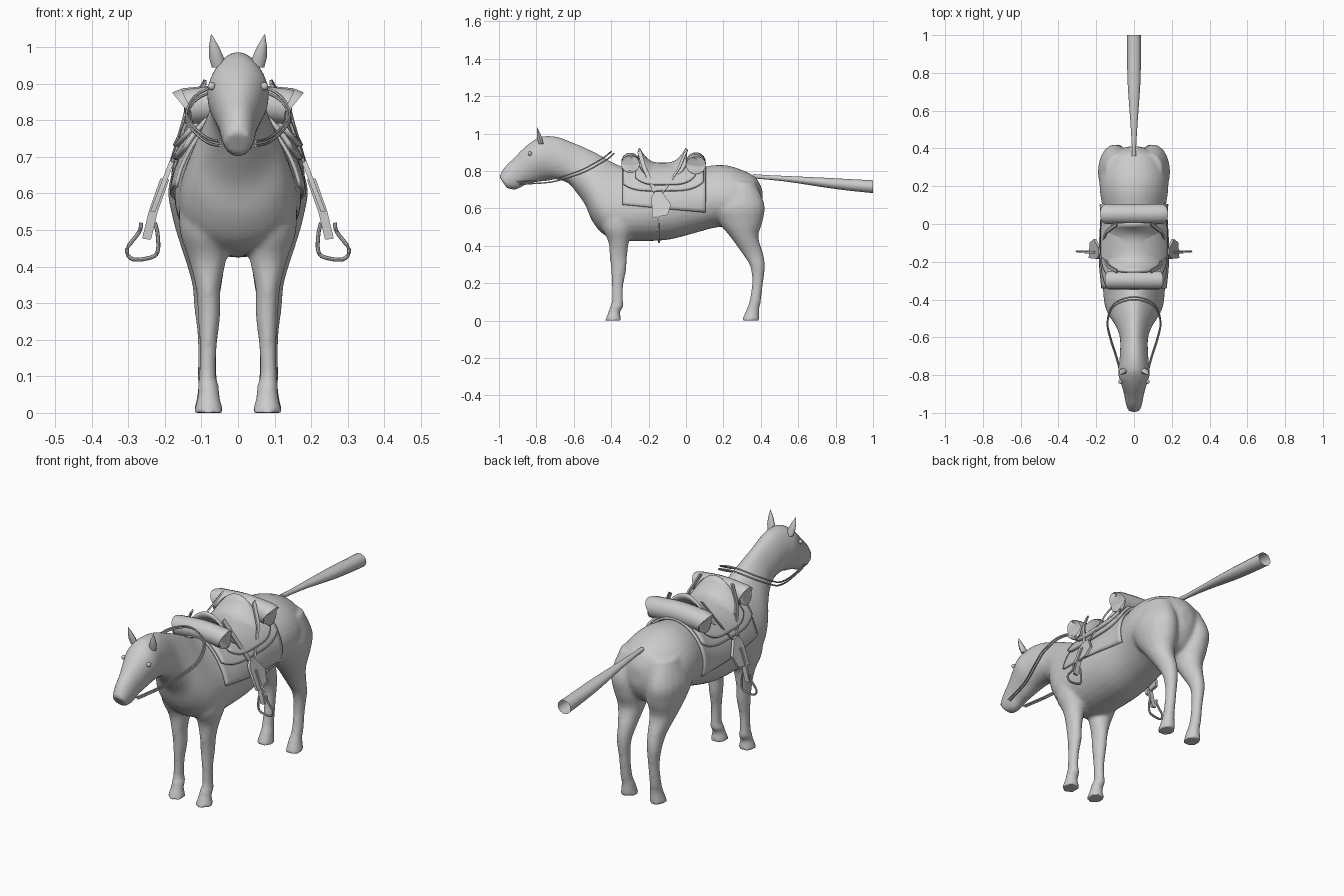
import bpy, bmesh
from math import sin, cos, pi, radians
from mathutils import Vector
from mathutils.bvhtree import BVHTree

if "Cube" in bpy.data.objects:
    bpy.data.objects.remove(bpy.data.objects["Cube"])


def finish(ob, angle=40):
    bpy.ops.object.select_all(action='DESELECT')
    ob.select_set(True)
    bpy.context.view_layer.objects.active = ob
    bpy.ops.object.shade_smooth_by_angle(angle=radians(angle))
    return ob


def skin(name, rings, closed=True, caps=(True, True), mirror=False, thick=0, angle=40):
    """Bridge successive rings of points into one mesh object."""
    bm = bmesh.new()
    vs = [[bm.verts.new(p) for p in r] for r in rings]
    n = len(vs[0])
    for a, b in zip(vs, vs[1:]):
        for i in range(n if closed else n - 1):
            j = (i + 1) % n
            bm.faces.new((a[i], a[j], b[j], b[i]))
    if closed:
        for use, r in zip(caps, (vs[0], vs[-1])):
            if use:
                bm.faces.new(r)
    bmesh.ops.recalc_face_normals(bm, faces=bm.faces)
    me = bpy.data.meshes.new(name)
    bm.to_mesh(me)
    bm.free()
    ob = bpy.data.objects.new(name, me)
    bpy.context.collection.objects.link(ob)
    if thick:
        m = ob.modifiers.new("thickness", 'SOLIDIFY')
        m.thickness, m.offset = thick, 0
    if mirror:
        ob.modifiers.new("mirror", 'MIRROR').use_axis[0] = True
    return finish(ob, angle)


def smooth_rows(rows, steps=4):
    """Catmull-Rom interpolation of parameter rows or points."""
    out = []
    for i in range(len(rows) - 1):
        p = [rows[max(i - 1, 0)], rows[i], rows[i + 1], rows[min(i + 2, len(rows) - 1)]]
        for s in range(steps):
            t = s / steps
            out.append([0.5 * (2 * b + (c - a) * t + (2 * a - 5 * b + 4 * c - d) * t * t
                        + (3 * b - a - 3 * c + d) * t ** 3) for a, b, c, d in zip(*p)])
    return out + [list(rows[-1])]


def tube(name, pts, r, sides=8, steps=4, mirror=False, ends=None):
    """Round tube along a path, optional end scaling for rounded ends."""
    pts = [Vector(p) for p in smooth_rows(pts, steps)]
    rings = []
    for i, p in enumerate(pts):
        d = (pts[min(i + 1, len(pts) - 1)] - pts[max(i - 1, 0)]).normalized()
        a = d.cross(Vector((0, 0, 1)) if abs(d.z) < 0.9 else Vector((0, 1, 0))).normalized()
        b = d.cross(a)
        k = ends if ends and i in (0, len(pts) - 1) else 1
        rings.append([p + r * k * (a * cos(2 * pi * j / sides) + b * sin(2 * pi * j / sides))
                      for j in range(sides)])
    return skin(name, rings, mirror=mirror)


def strap(name, pts, wide, deep):
    """Flat mirrored strap: wide and deep are full-size offset vectors."""
    w, d = Vector(wide) / 2, Vector(deep) / 2
    return skin(name, [[Vector(p) + w + d, Vector(p) + w - d, Vector(p) - w - d, Vector(p) - w + d]
                       for p in pts], mirror=True)


# Torso, neck and head: top y, top z, bottom y, bottom z, half width, pear factor
body = [(.41, .69, .41, .60, .03, 0), (.395, .73, .39, .55, .08, 0), (.36, .775, .35, .50, .14, 0),
        (.26, .82, .28, .48, .178, .05), (.17, .832, .18, .50, .18, .1), (.05, .815, .07, .475, .165, .1),
        (-.10, .80, -.08, .435, .172, .1), (-.22, .80, -.22, .425, .172, .12),
        (-.33, .82, -.35, .43, .16, .25), (-.40, .85, -.44, .46, .148, .35),
        (-.46, .885, -.50, .53, .125, .35), (-.53, .92, -.54, .62, .095, .3),
        (-.60, .95, -.59, .69, .075, .2), (-.69, .983, -.63, .735, .073, .1),
        (-.77, .985, -.69, .755, .078, 0), (-.82, .96, -.745, .755, .084, -.1),
        (-.87, .92, -.80, .74, .07, -.1), (-.92, .87, -.86, .725, .055, 0),
        (-.97, .82, -.905, .702, .046, 0), (-1.0, .77, -.955, .705, .036, 0)]
rings = []
for ty, tz, by, bz, w, e in smooth_rows(body):
    ring = []
    for k in range(32):
        c, s = cos(2 * pi * k / 32), sin(2 * pi * k / 32)
        f = (1 + s) / 2
        ring.append((w * (1 - e * s) * c, by + (ty - by) * f, bz + (tz - bz) * f))
    rings.append(ring)
horse = skin("horse_body", rings)

# Legs: z, y back/front limits, x inner/outer limits
front_leg = [(.60, -.46, -.27, .03, .16), (.50, -.45, -.28, .025, .16), (.42, -.415, -.305, .032, .135),
             (.34, -.408, -.315, .048, .115), (.27, -.400, -.320, .048, .110), (.18, -.396, -.336, .058, .105),
             (.10, -.397, -.336, .060, .107), (.075, -.407, -.334, .052, .11), (.045, -.415, -.352, .05, .11),
             (0, -.435, -.345, .038, .122)]
hind_leg = [(.74, .20, .37, .02, .15), (.62, .13, .42, .012, .19), (.53, .17, .41, .012, .178),
            (.45, .235, .387, .028, .155), (.36, .30, .412, .043, .127), (.29, .343, .422, .053, .12),
            (.20, .353, .412, .058, .11), (.10, .338, .40, .058, .11), (.06, .323, .392, .052, .11),
            (0, .298, .393, .043, .122)]
parts = [horse]
for name, leg in (("front_leg", front_leg), ("hind_leg", hind_leg)):
    for side in (-1, 1):
        parts.append(skin(name, [[(side * ((x0 + x1) / 2 + (x1 - x0) / 2 * cos(2 * pi * k / 20)),
                                   (y0 + y1) / 2 + (y1 - y0) / 2 * sin(2 * pi * k / 20), z)
                                  for k in range(20)] for z, y0, y1, x0, x1 in smooth_rows(leg)]))

# Fuse legs and body into one smooth skin
bpy.ops.object.select_all(action='DESELECT')
for p in parts:
    p.select_set(True)
bpy.context.view_layer.objects.active = horse
bpy.ops.object.join()
m = horse.modifiers.new("fuse", 'REMESH')
m.mode, m.voxel_size = 'VOXEL', 0.009
m = horse.modifiers.new("soften", 'SMOOTH')
m.factor, m.iterations = 0.5, 6
for m in list(horse.modifiers):
    if m.type in {'REMESH', 'SMOOTH'}:
        bpy.ops.object.modifier_apply(modifier=m.name)
finish(horse, 60)

# Ears and eyes
ear = []
for t, r in ((0, .019), (.3, .02), (.65, .013), (1, .001)):
    ear.append([(.053 + .02 * t + r * cos(2 * pi * k / 10), -.775 - .022 * t + r * .7 * sin(2 * pi * k / 10),
                 .945 + .09 * t) for k in range(10)])
skin("ear", ear, mirror=True)
for side in (-1, 1):
    bpy.ops.mesh.primitive_uv_sphere_add(segments=12, ring_count=8, radius=.011,
                                         location=(side * .072, -.835, .893))
    bpy.context.object.name = "eye"
    finish(bpy.context.object, 60)

# Tail: open tube sticking straight back (y, z, half width, half height)
tail = [(.36, .772, .012, .012), (.42, .767, .012, .012), (.55, .757, .02, .016),
        (.75, .737, .034, .027), (.88, .725, .036, .032), (1, .716, .037, .035)]
skin("tail", [[(rx * cos(2 * pi * k / 14), y, z + rz * sin(2 * pi * k / 14)) for k in range(14)]
              for y, z, rx, rz in smooth_rows(tail)], caps=(True, False))

# Saddle cloth layers draped over the back
me = horse.data
tree = BVHTree.FromPolygons([v.co.copy() for v in me.vertices], [p.vertices[:] for p in me.polygons])


def drape(name, y0, y1, reach, off, thick):
    rows = []
    for i in range(21):
        v = i / 10 - 1
        y, row = y0 + (y1 - y0) * i / 20, []
        for j in range(33):
            a = radians(reach(v)) * (j / 16 - 1)
            d = Vector((sin(a), 0, cos(a)))
            hit = tree.ray_cast(Vector((0, y, .62)), d)[0]
            row.append(hit + d * off)
        rows.append(row)
    return skin(name, rows, closed=False, thick=thick)


drape("blanket", -.34, .105, lambda v: 97 + 7 * v, .008, .010)
drape("saddle_pad", -.335, .095, lambda v: 67 * (1 - .22 * v ** 4), .022, .014)
drape("saddle_flap", -.27, .05, lambda v: 58 * (1 - .25 * v ** 4), .036, .014)

# Dished seat with raised pommel and cantle
seat = []
for i in range(17):
    v = i / 8 - 1
    w = .145 - .035 * v ** 4
    seat.append([(w * u, -.125 + .127 * v, .838 + .082 * abs(v) ** 3 - .085 * u * u)
                 for u in (j / 8 - 1 for j in range(17))])
skin("seat", seat, closed=False, thick=.012)

# Rolls strapped before and behind the seat
for name, y, w, z, r in (("front_roll", -.297, .132, .845, .049), ("rear_roll", .053, .145, .843, .053)):
    tube(name, [(-w, y, z - .008), (-w + .012, y, z - .006), (0, y, z + .004),
                (w - .012, y, z - .006), (w, y, z - .008)], r, sides=18, ends=.8)

# Stirrup straps, fender and stirrup
strap("pommel_strap", [(.09, -.25, .905), (.135, -.225, .82), (.18, -.165, .69)], (0, .02, .008), (.007, 0, .003))
strap("cantle_strap", [(.09, .0, .905), (.145, -.04, .81), (.182, -.125, .685)], (0, .02, .012), (.007, 0, .003))
outline = [(-.185, .66), (-.165, .69), (-.13, .69), (-.08, .62), (-.098, .565), (-.18, .55)]
skin("fender", [[(.18 + (.69 - z) * .38 + dx, y, z) for y, z in outline] for dx in (-.007, .007)], mirror=True)
strap("stirrup_strap", [(.20, -.15, .64), (.232, -.15, .55), (.25, -.15, .475)], (.024, 0, .003), (0, .012, 0))
tube("stirrup", [(.227, -.145, .52), (.22, -.145, .49), (.219, -.145, .445), (.235, -.145, .426), (.287, -.145, .42),
                 (.303, -.145, .448), (.27, -.145, .495), (.265, -.145, .52)], .0055, mirror=True)

# Reins looping from the mouth over the neck
for dy, dz in ((0, 0), (.014, -.012)):
    half = [(.048, -.905, .742), (.085, -.74, .752), (.128, -.60, .79), (.14, -.52, .825), (.105, -.435, .875)]
    path = [(x, y + dy, z + dz) for x, y, z in half]
    tube("rein", path + [(0, -.40 + dy, .905 + dz)] + [(-x, y, z) for x, y, z in reversed(path)], .004, sides=6)
